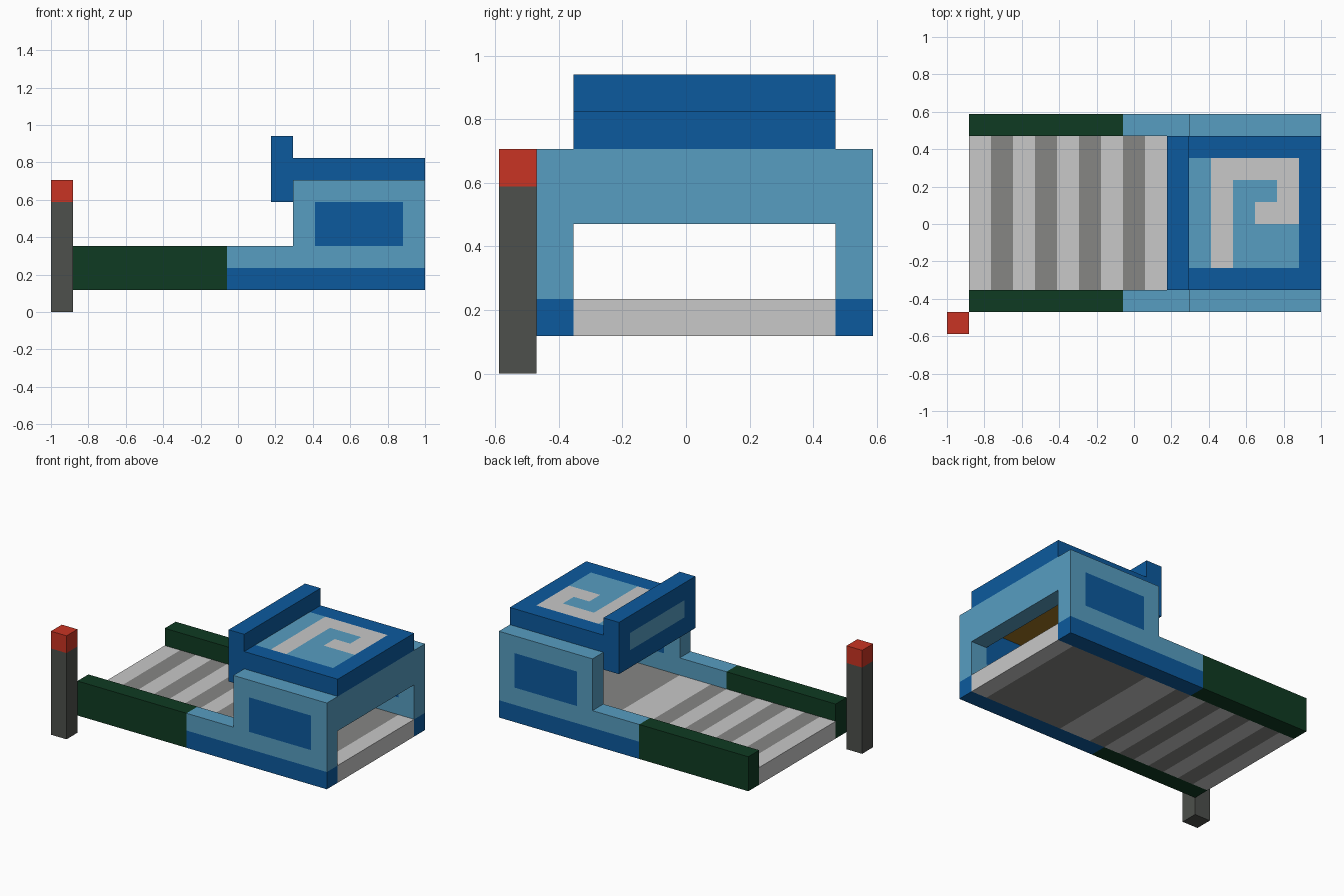
import bpy, bmesh

if "Cube" in bpy.data.objects:
    bpy.data.objects.remove(bpy.data.objects["Cube"])

U = 2 / 17  # one block; the bed is 17 x 10 x 8 blocks


def srgb(h):
    out = []
    for i in (0, 2, 4):
        c = int(h[i:i + 2], 16) / 255
        out.append(c / 12.92 if c <= 0.04045 else ((c + 0.055) / 1.055) ** 2.4)
    return (*out, 1)


MATS = {}
for name, code in {"deep_blue": "0C5A9E", "sky_blue": "579DC1", "light_grey": "C8C8C8",
                   "mid_grey": "868684", "red": "C93423", "dark_green": "0F3B22",
                   "charcoal": "4D504C", "brown": "A07522"}.items():
    MATS[name] = bpy.data.materials.new(name)
    MATS[name].diffuse_color = srgb(code)


def block(name, lo, hi, rule):
    """Box in block units whose surface is split into cells; rule(i, j, k) names each cell's colour."""
    if isinstance(rule, str):
        colour = rule
        rule = lambda i, j, k: colour
    bm = bmesh.new()
    names = []
    for a in range(3):
        b, c = (a + 1) % 3, (a + 2) % 3
        for side in (0, 1):
            for p in range(lo[b], hi[b]):
                for q in range(lo[c], hi[c]):
                    cell = [0, 0, 0]
                    cell[a] = hi[a] - 1 if side else lo[a]
                    cell[b], cell[c] = p, q
                    verts = []
                    for dp, dq in ((0, 0), (1, 0), (1, 1), (0, 1)):
                        v = list(cell)
                        v[a], v[b], v[c] = cell[a] + side, p + dp, q + dq
                        verts.append(bm.verts.new((v[0] * U - 1, (v[1] - 5) * U, v[2] * U)))
                    face = bm.faces.new(verts if side else verts[::-1])
                    col = rule(*cell)
                    if col not in names:
                        names.append(col)
                    face.material_index = names.index(col)
    bmesh.ops.remove_doubles(bm, verts=bm.verts, dist=1e-4)
    mesh = bpy.data.meshes.new(name)
    bm.to_mesh(mesh)
    bm.free()
    for n in names:
        mesh.materials.append(MATS[n])
    ob = bpy.data.objects.new(name, mesh)
    bpy.context.collection.objects.link(ob)
    return ob


# striped base, with a plain patch under the canopy
def base_colour(i, j, k):
    if i < 11:
        return "mid_grey" if i in (2, 4, 6, 8) else "light_grey"
    return "mid_grey" if i < 16 else "light_grey"


block("slatted_base", (1, 2, 1), (17, 9, 2), base_colour)


# side rails and canopy walls, same on both sides
def wall_colour(i, j, k):
    return "deep_blue" if 12 <= i < 16 and 3 <= k < 5 else "sky_blue"


for side, j in (("front", 1), ("back", 9)):
    block(side + "_green_rail", (1, j, 1), (8, j + 1, 3), "dark_green")
    block(side + "_blue_rail", (8, j, 1), (17, j + 1, 3),
          lambda i, j, k: "deep_blue" if k == 1 else "sky_blue")
    block(side + "_canopy_wall", (11, j, 3), (17, j + 1, 6), wall_colour)

# end beam and ceiling of the canopy
block("end_beam", (16, 2, 4), (17, 9, 6), "sky_blue")
block("canopy_ceiling", (11, 2, 5), (16, 9, 6), "brown")


# roof with a spiral pattern
SPIRAL = ("BGBBB", "BGBBB", "BGBGG", "BGBBG", "BGGGG")


def roof_colour(i, j, k):
    if 11 <= i < 16 and 3 <= j < 8:
        return "light_grey" if SPIRAL[j - 3][i - 11] == "G" else "sky_blue"
    return "deep_blue"


block("canopy_roof", (11, 2, 6), (17, 9, 7), roof_colour)

# upright board in front of the roof, with an inner panel
block("canopy_board", (10, 2, 5), (11, 9, 8),
      lambda i, j, k: "sky_blue" if k == 6 and 3 <= j < 8 else "deep_blue")

# corner post with red cap
block("corner_post", (0, 0, 0), (1, 1, 5), "charcoal")
block("post_cap", (0, 0, 5), (1, 1, 6), "red")

for m in bpy.data.materials:
    if m.users and not m.is_grease_pencil:
        m.use_nodes = True
        m.node_tree.nodes["Principled BSDF"].inputs["Base Color"].default_value = m.diffuse_color
